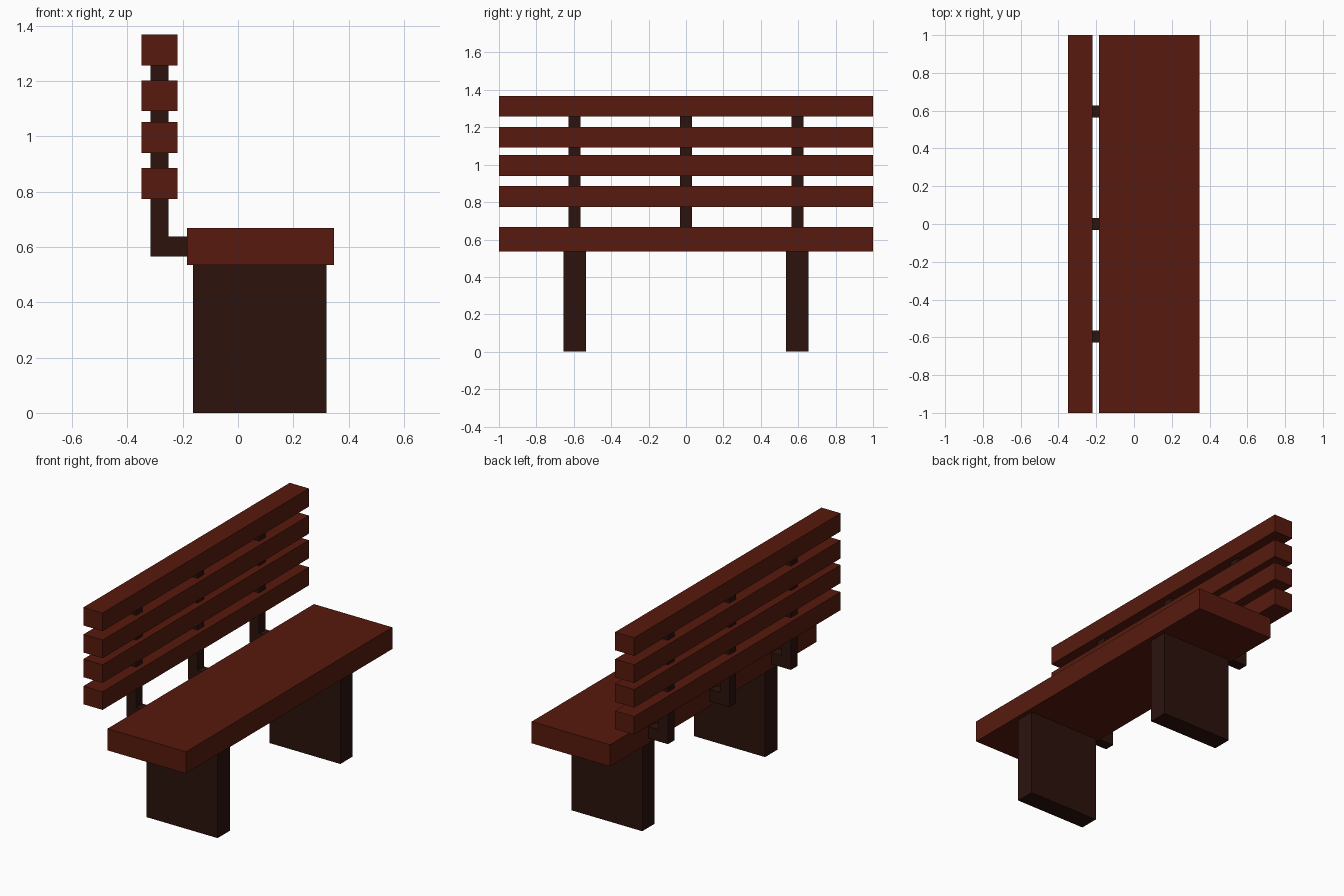
import bpy
import bmesh

if "Cube" in bpy.data.objects:
    bpy.data.objects.remove(bpy.data.objects["Cube"])


def material(name, rgb):
    m = bpy.data.materials.new(name)
    m.diffuse_color = (*rgb, 1)
    m.use_nodes = True
    m.node_tree.nodes["Principled BSDF"].inputs["Base Color"].default_value = m.diffuse_color
    return m


red_wood = material("red_wood", (0.095, 0.010, 0.004))
dark_wood = material("dark_wood", (0.025, 0.006, 0.004))


def prism(name, profile, y0, y1, mat):
    """Extrude an x-z profile along y."""
    bm = bmesh.new()
    face = bm.faces.new([bm.verts.new((x, y0, z)) for x, z in profile])
    ext = bmesh.ops.extrude_face_region(bm, geom=[face])
    verts = [g for g in ext["geom"] if isinstance(g, bmesh.types.BMVert)]
    bmesh.ops.translate(bm, verts=verts, vec=(0, y1 - y0, 0))
    bmesh.ops.recalc_face_normals(bm, faces=bm.faces)
    mesh = bpy.data.meshes.new(name)
    bm.to_mesh(mesh)
    bm.free()
    mesh.materials.append(mat)
    obj = bpy.data.objects.new(name, mesh)
    bpy.context.collection.objects.link(obj)
    return obj


def box(name, x0, x1, y0, y1, z0, z1, mat):
    return prism(name, [(x0, z0), (x1, z0), (x1, z1), (x0, z1)], y0, y1, mat)


# Seat plank
box("seat", -0.185, 0.347, -1, 1, 0.535, 0.668, red_wood)

# Two slab legs
for side, y in (("near", -0.595), ("far", 0.595)):
    box(f"{side}_leg", -0.162, 0.32, y - 0.06, y + 0.06, 0, 0.54, dark_wood)

# Backrest slats
for i, z in enumerate((0.774, 0.940, 1.091, 1.257)):
    box(f"back_slat_{i + 1}", -0.349, -0.219, -1, 1, z, z + 0.111, red_wood)

# L-shaped brackets carrying the backrest
bracket = [(-0.317, 0.565), (-0.175, 0.565), (-0.175, 0.637),
           (-0.252, 0.637), (-0.252, 1.30), (-0.317, 1.30)]
for label, y in (("near", -0.596), ("middle", 0), ("far", 0.596)):
    prism(f"{label}_back_bracket", bracket, y - 0.032, y + 0.032, dark_wood)
